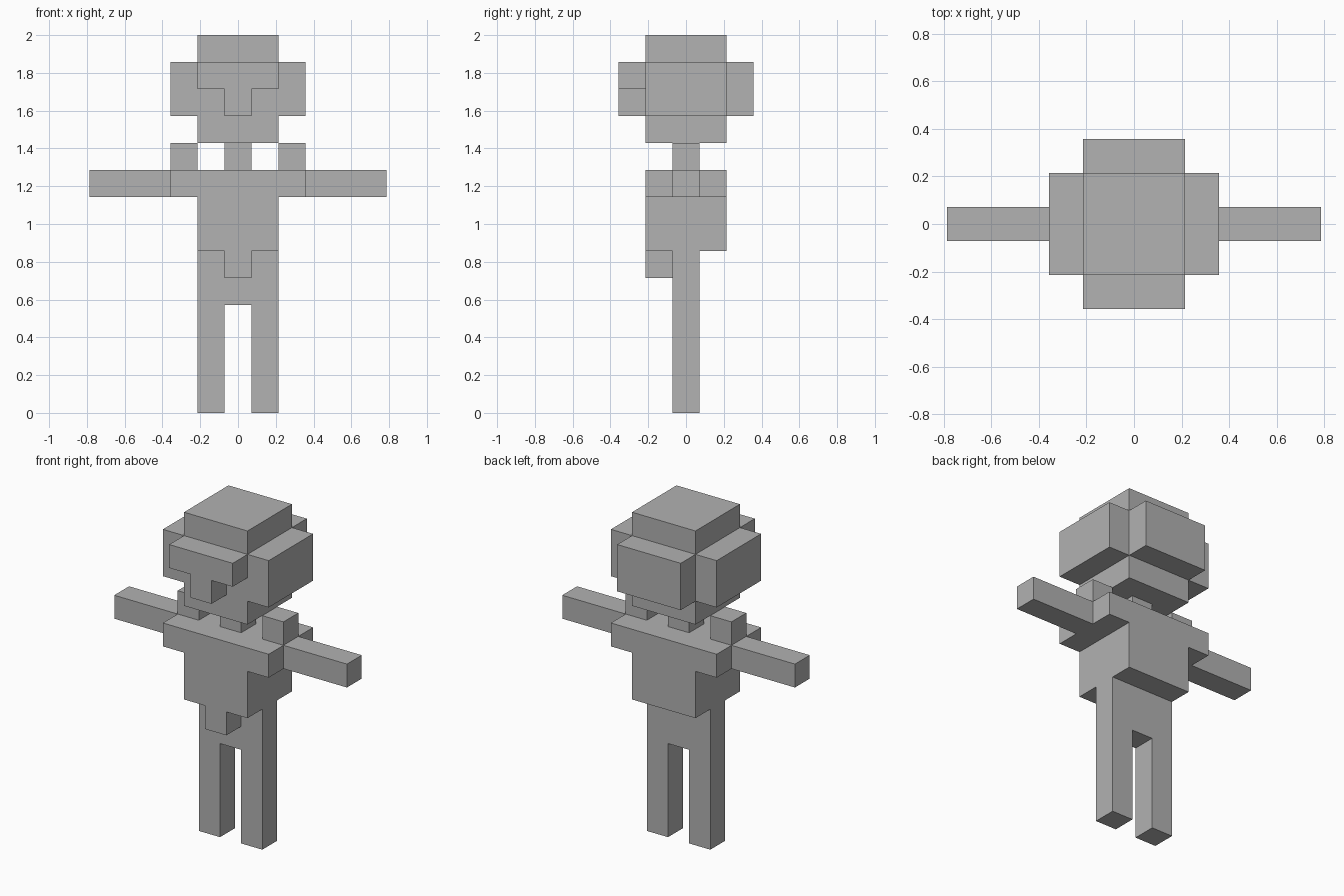
import bpy, bmesh, math
from mathutils import Vector

if "Cube" in bpy.data.objects:
    bpy.data.objects.remove(bpy.data.objects["Cube"])

U = 1 / 7  # edge of one block; the figure is 14 blocks tall

gray = bpy.data.materials.new("plain_gray")
gray.diffuse_color = (0.445, 0.445, 0.445, 1)
gray.use_nodes = True
gray.node_tree.nodes["Principled BSDF"].inputs["Base Color"].default_value = gray.diffuse_color


def block(x0, x1, y0, y1, z0, z1):
    """All cells of a block, inclusive; x and y are counted from the centre."""
    return {(x, y, z) for x in range(x0, x1 + 1)
            for y in range(y0, y1 + 1) for z in range(z0, z1 + 1)}


def mirrored(cells):
    return {(-x, y, z) for x, y, z in cells}


# Parts seen once
parts = {
    "hips": block(-1, 1, 0, 0, 4, 5),
    "front_flap": block(0, 0, -1, -1, 5, 5),
    "torso": block(-1, 1, -1, 1, 6, 7),
    "chest": block(-2, 2, -1, 1, 8, 8),
    "neck": block(0, 0, 0, 0, 9, 9),
    "head": block(-1, 1, -1, 1, 10, 13),
    "head_back": block(-1, 1, 2, 2, 11, 12),
    "brow": block(-1, 1, -2, -2, 12, 12),
    "nose": block(0, 0, -2, -2, 11, 11),
}

# Parts on both sides
pairs = {
    "leg": block(1, 1, 0, 0, 0, 3),
    "arm": block(3, 5, 0, 0, 8, 8),
    "shoulder": block(2, 2, 0, 0, 9, 9),
    "head_side": block(2, 2, -1, 1, 11, 12),
}
for name, cells in pairs.items():
    parts["right_" + name] = cells
    parts["left_" + name] = mirrored(cells)

filled = set().union(*parts.values())


def build(name, cells):
    """Skin the outside of a part, leaving out faces that touch another part."""
    bm = bmesh.new()
    for cell in cells:
        centre = Vector(cell) + Vector((0, 0, 0.5))
        for axis in range(3):
            for sign in (-1, 1):
                n = Vector((0, 0, 0))
                n[axis] = sign
                if tuple(c + int(d) for c, d in zip(cell, n)) in filled:
                    continue
                a = Vector((0, 0, 0))
                a[(axis + 1) % 3] = 0.5
                b = n.cross(a)
                bm.faces.new([bm.verts.new((centre + n * 0.5 + o) * U)
                              for o in (a + b, b - a, -a - b, a - b)])
    bmesh.ops.remove_doubles(bm, verts=bm.verts, dist=U * 0.01)
    bmesh.ops.dissolve_limit(bm, angle_limit=math.radians(1),
                             verts=bm.verts, edges=bm.edges)
    mesh = bpy.data.meshes.new(name)
    bm.to_mesh(mesh)
    bm.free()
    mesh.materials.append(gray)
    bpy.context.collection.objects.link(bpy.data.objects.new(name, mesh))


for name, cells in parts.items():
    build(name, cells)
